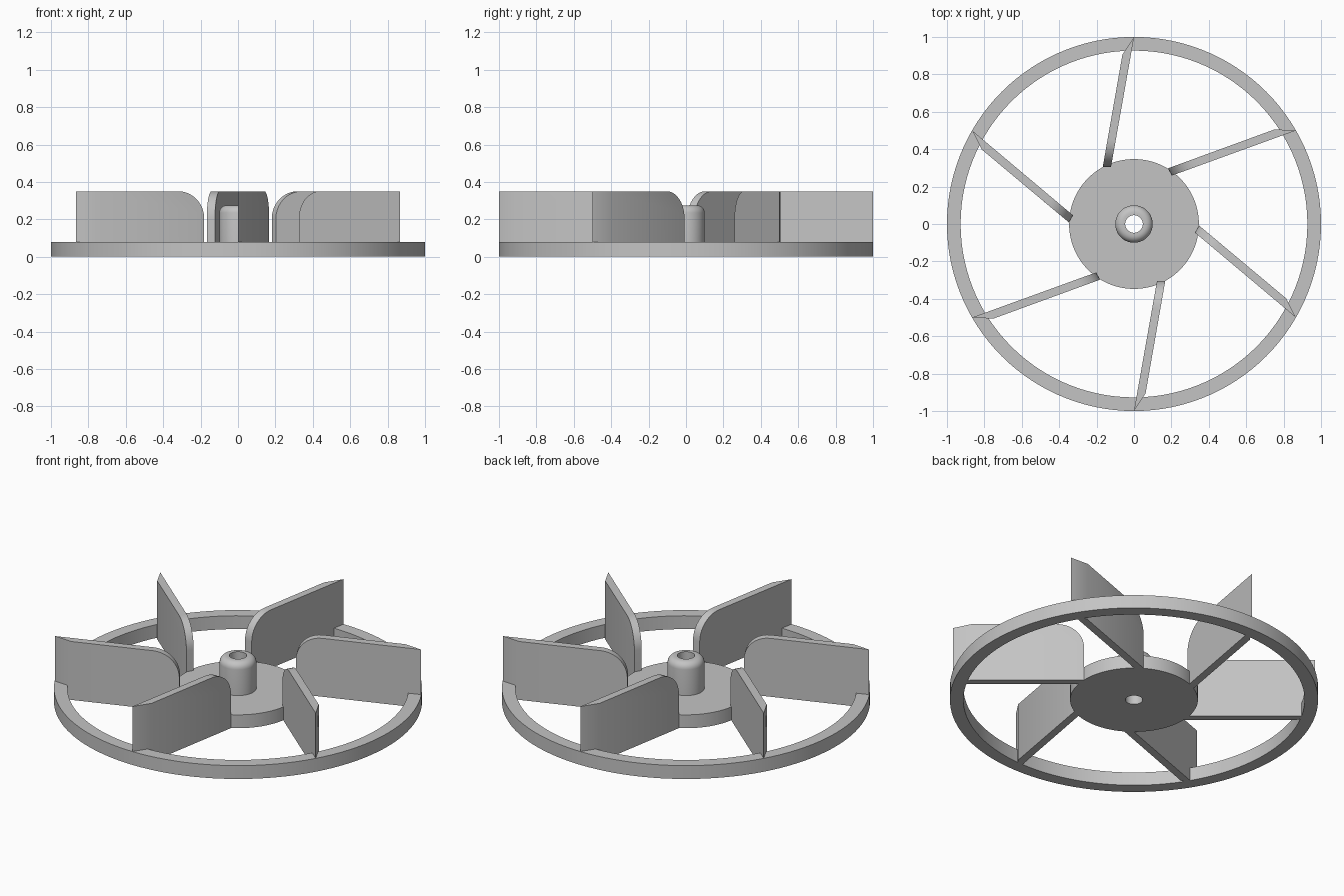
import bpy, bmesh
from math import cos, sin, pi, radians
from mathutils import Matrix, Vector

cube = bpy.data.objects.get("Cube")
if cube:
    bpy.data.objects.remove(cube, do_unlink=True)

grey = bpy.data.materials.new("plain grey")
grey.use_nodes = True
colour = (0.55, 0.55, 0.55, 1)
grey.diffuse_color = colour
grey.node_tree.nodes["Principled BSDF"].inputs["Base Color"].default_value = colour


def finish(name, bm):
    """Turn a bmesh into a shaded, coloured object."""
    bmesh.ops.recalc_face_normals(bm, faces=bm.faces)
    mesh = bpy.data.meshes.new(name)
    bm.to_mesh(mesh)
    bm.free()
    mesh.materials.append(grey)
    obj = bpy.data.objects.new(name, mesh)
    bpy.context.collection.objects.link(obj)
    bpy.ops.object.select_all(action='DESELECT')
    obj.select_set(True)
    bpy.context.view_layer.objects.active = obj
    bpy.ops.object.shade_smooth_by_angle(angle=radians(30))
    return obj


def lathe(name, profile, steps=120):
    """Revolve a closed (radius, height) profile about z."""
    bm = bmesh.new()
    rings = []
    for i in range(steps):
        a = 2 * pi * i / steps
        rings.append([bm.verts.new((r * cos(a), r * sin(a), z)) for r, z in profile])
    n = len(profile)
    for i in range(steps):
        a, b = rings[i], rings[(i + 1) % steps]
        for j in range(n):
            k = (j + 1) % n
            bm.faces.new((a[j], b[j], b[k], a[k]))
    return finish(name, bm)


BASE = 0.08      # thickness of rim and hub disc
TOP = 0.35       # blade height

# Outer rim
lathe("rim", [(0.927, 0), (1, 0), (1, BASE), (0.927, BASE)])

# Hub disc with a rounded, bored boss
fillet = [(0.06 + 0.04 * cos(t * pi / 12), 0.235 + 0.04 * sin(t * pi / 12)) for t in range(7)]
lathe("hub", [(0.047, 0), (0.347, 0), (0.347, BASE), (0.1, BASE)] + fillet + [(0.047, 0.275)])


def blade(name, angle):
    """Slanted upright vane with a pointed tip and a rounded inner top corner."""
    plan = [(0.123, -0.305), (0.0, -0.999), (0.062, -0.905), (0.167, -0.305)]
    bm = bmesh.new()
    low = bm.faces.new([bm.verts.new((x, y, 0)) for x, y in plan])
    new = bmesh.ops.extrude_face_region(bm, geom=[low])["geom"]
    top = [v for v in new if isinstance(v, bmesh.types.BMVert)]
    bmesh.ops.translate(bm, verts=top, vec=Vector((0, 0, TOP)))
    inner = [e for e in bm.edges if all(v.co.z > 0.3 and v.co.y > -0.4 for v in e.verts)]
    bmesh.ops.bevel(bm, geom=inner, offset=0.145, segments=10, profile=0.5, affect='EDGES')
    bmesh.ops.rotate(bm, verts=bm.verts, cent=(0, 0, 0), matrix=Matrix.Rotation(angle, 3, 'Z'))
    return finish(name, bm)


# Six evenly spaced blades
for i in range(6):
    blade(f"blade_{i + 1}", i * pi / 3)
